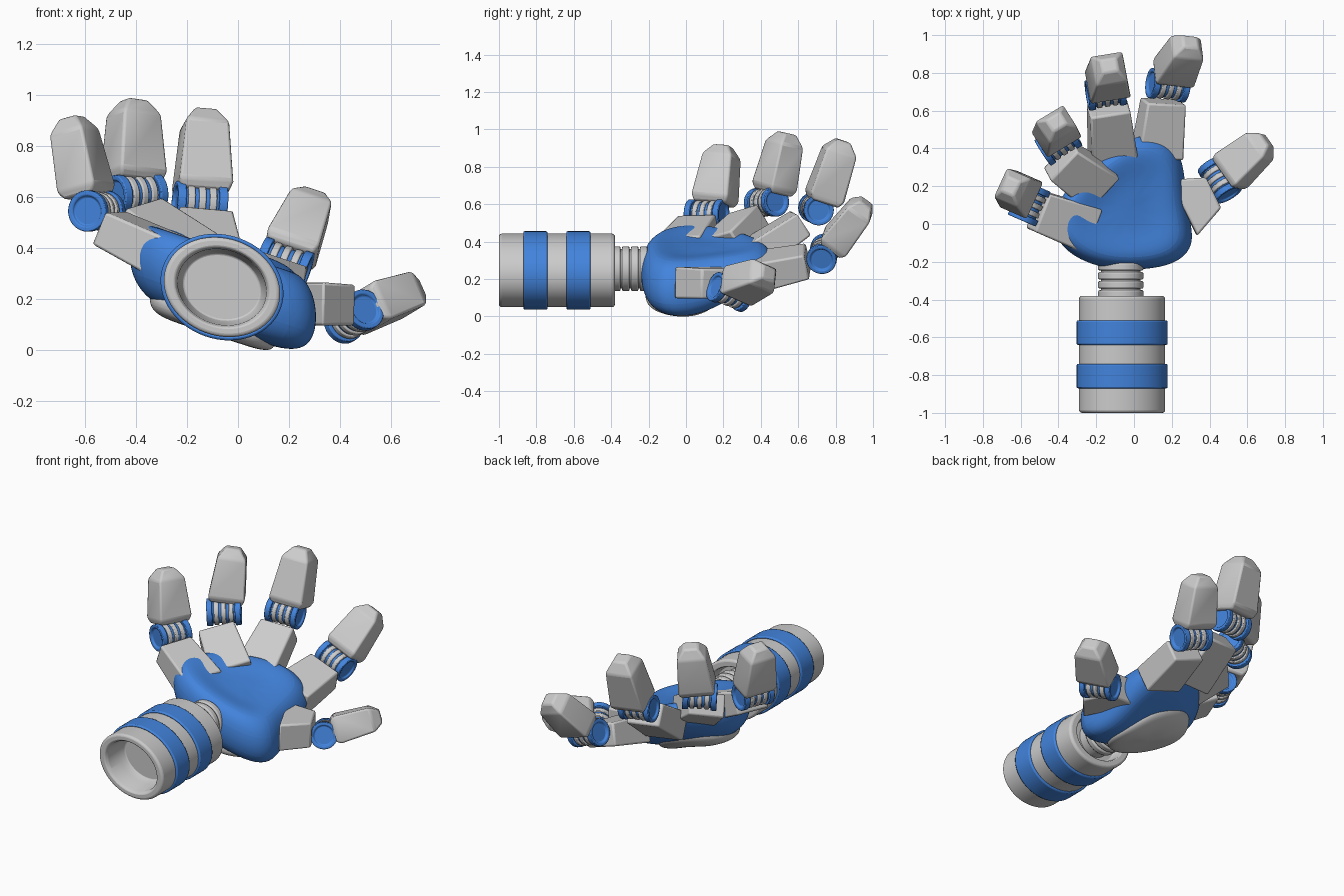
import bpy, bmesh
from math import sin, cos, pi, radians
from mathutils import Vector

if "Cube" in bpy.data.objects:
    bpy.data.objects.remove(bpy.data.objects["Cube"])

BLUE = bpy.data.materials.new("blue_paint")
BLUE.diffuse_color = (0.055, 0.23, 0.72, 1)
BLUE.use_nodes = True
BLUE.node_tree.nodes["Principled BSDF"].inputs["Base Color"].default_value = BLUE.diffuse_color


def finish(name, bm, blue=False, bevel=0, subsurf=0):
    bmesh.ops.recalc_face_normals(bm, faces=bm.faces)
    me = bpy.data.meshes.new(name)
    bm.to_mesh(me)
    bm.free()
    ob = bpy.data.objects.new(name, me)
    bpy.context.collection.objects.link(ob)
    if blue:
        me.materials.append(BLUE)
    if bevel:
        m = ob.modifiers.new("bevel", 'BEVEL')
        m.width, m.segments, m.limit_method = bevel, 2, 'ANGLE'
        m.angle_limit = radians(25)
    if subsurf:
        m = ob.modifiers.new("subsurf", 'SUBSURF')
        m.levels = m.render_levels = subsurf
    bpy.ops.object.select_all(action='DESELECT')
    bpy.context.view_layer.objects.active = ob
    ob.select_set(True)
    bpy.ops.object.shade_smooth_by_angle(angle=radians(30))
    return ob


def skin(bm, rings):
    """Join rings of points with quads; return the vertex rings."""
    rows = [[bm.verts.new(p) for p in r] for r in rings]
    n = len(rows[0])
    for a, b in zip(rows, rows[1:]):
        for i in range(n):
            j = (i + 1) % n
            bm.faces.new((a[i], a[j], b[j], b[i]))
    return rows


def lathe(name, origin, axis, profile, blue=False, u=None, squash=1, n=40,
          bevel=0.005, closed=False):
    """Spin (position along axis, radius) points around the axis."""
    axis = Vector(axis).normalized()
    u = Vector(u) if u else axis.orthogonal()
    u = (u - axis * u.dot(axis)).normalized()
    v = axis.cross(u) * squash
    angs = [2 * pi * i / n for i in range(n)]
    rings = [[Vector(origin) + axis * t + u * r * cos(a) + v * r * sin(a)
              for a in angs] for t, r in profile]
    bm = bmesh.new()
    rows = skin(bm, rings + ([] if not closed else rings[:1]))
    if closed:
        bmesh.ops.remove_doubles(bm, verts=bm.verts, dist=1e-5)
    else:
        bm.faces.new(rows[0])
        bm.faces.new(rows[-1])
    return finish(name, bm, blue, bevel)


def block(name, a, b, w, sections):
    """Box lofted from a to b; sections are (fraction, width, depth)."""
    a, b, w = Vector(a), Vector(b), Vector(w)
    d = (b - a).normalized()
    w = (w - d * w.dot(d)).normalized()
    h = d.cross(w)
    bm = bmesh.new()
    rows = skin(bm, [[a.lerp(b, t) + w * sx * wd / 2 + h * sy * dp / 2
                      for sx, sy in ((-1, -1), (1, -1), (1, 1), (-1, 1))]
                     for t, wd, dp in sections])
    bm.faces.new(rows[0])
    bm.faces.new(rows[-1])
    return finish(name, bm, bevel=0.011)


# Forearm: oval sleeve with recessed ends and two blue bands
TILT = (cos(radians(20)), 0, -sin(radians(20)))
ARM = (-0.063, 0, 0.246)
lathe("forearm", ARM, (0, 1, 0),
      [(-0.84, 0.155), (-0.88, 0.172), (-0.98, 0.178), (-1, 0.19), (-1, 0.222),
       (-0.99, 0.233), (-0.39, 0.233), (-0.38, 0.222), (-0.38, 0.18), (-0.45, 0.165)],
      u=TILT, squash=0.82, n=56)
for i, y in enumerate((-0.87, -0.64)):
    lathe(f"forearm_band_{i + 1}", ARM, (0, 1, 0),
          [(y, 0.225), (y, 0.246), (y + 0.13, 0.246), (y + 0.13, 0.225)],
          blue=True, u=TILT, squash=0.83, n=56, bevel=0.008, closed=True)

# Wrist: ribbed core
WRIST = (-0.07, 0, 0.255)
lathe("wrist_core", WRIST, (0, 1, 0), [(-0.47, 0.105), (-0.15, 0.105)])
for i in range(4):
    y = -0.39 + i * 0.048
    lathe(f"wrist_rib_{i + 1}", WRIST, (0, 1, 0),
          [(y, 0.09), (y, 0.12), (y + 0.04, 0.12), (y + 0.04, 0.09)],
          closed=True, bevel=0.008)

# Palm and back plate: rounded slabs tilted across the hand
OUTLINE = [(-0.39, -0.12), (-0.21, -0.22), (0.0, -0.24), (0.22, -0.21),
           (0.32, -0.1), (0.27, 0.08), (0.26, 0.3), (0.2, 0.44), (0.03, 0.475),
           (-0.16, 0.37), (-0.32, 0.22), (-0.44, 0.05)]
OVAL = [(0.25 * cos(pi * i / 6), 0.23 * sin(pi * i / 6)) for i in range(12)]


def slab(name, outline, mid, layers, blue):
    """Stack scaled outlines; layers are (scale, height from tilted plane)."""
    mid = Vector(mid)

    def point(p, s, off):
        q = mid + (Vector(p) - mid) * s
        lift = max(0, q.y - 0.08)
        k = 0.5 if off < 0 else 0.1
        return Vector((q.x, q.y, 0.27 - 0.33 * (q.x + 0.05) + off + k * lift))
    bm = bmesh.new()
    rows = skin(bm, [[point(p, s, o) for p in outline] for s, o in layers])
    for row in (rows[0], rows[-1]):
        c = bm.verts.new(sum((v.co for v in row), Vector()) / len(row))
        for i in range(len(row)):
            bm.faces.new((row[i - 1], row[i], c))
    return finish(name, bm, blue, subsurf=3)


slab("palm", OUTLINE, (-0.04, 0.08),
     [(0.4, -0.2), (0.84, -0.185), (1.03, -0.1), (1.04, 0.04),
      (0.86, 0.14), (0.45, 0.105)], True)
slab("back_plate", [(x - 0.1, y + 0.01) for x, y in OVAL], (-0.1, 0.01),
     [(0.5, -0.228), (0.9, -0.226), (1.06, -0.195), (1, -0.12)], False)

# Fingers: inner end, outer end, joint centre, joint axis, tip base, tip
FINGERS = {
    "little": ((-0.24, -0.03, 0.35), (-0.51, 0.07, 0.48), (-0.555, 0.11, 0.545),
               (0.4, 0.92, 0), (-0.59, 0.15, 0.60), (-0.655, 0.2, 0.912)),
    "ring": ((-0.18, 0.19, 0.36), (-0.39, 0.34, 0.52), (-0.40, 0.43, 0.61),
             (0.83, 0.54, 0.05), (-0.41, 0.465, 0.66), (-0.41, 0.54, 0.98)),
    "middle": ((-0.11, 0.35, 0.32), (-0.135, 0.615, 0.50), (-0.15, 0.695, 0.575),
               (0.98, 0.16, -0.08), (-0.14, 0.73, 0.61), (-0.13, 0.84, 0.94)),
    "index": ((0.12, 0.36, 0.235), (0.155, 0.65, 0.295), (0.18, 0.735, 0.335),
              (0.94, -0.12, -0.33), (0.2, 0.78, 0.375), (0.30, 0.965, 0.61)),
    "thumb": ((0.26, 0.085, 0.18), (0.42, 0.165, 0.175), (0.455, 0.235, 0.13),
              (0.47, -0.8, 0.3), (0.49, 0.26, 0.155), (0.705, 0.445, 0.23)),
}
for name, (a, b, j, w, d, t) in FINGERS.items():
    lower = [(0, 0.25, 0.17), (1, 0.215, 0.14)]
    if name == "thumb":
        lower = [(0, 0.33, 0.17), (1, 0.18, 0.16)]
    block(f"{name}_lower_segment", a, b,
          (w[0], w[1], 0) if name == "thumb" else w, lower)
    depth = 0.19 if name == "middle" else 0.165
    block(f"{name}_tip_segment", d, t, w,
          [(0, 0.19, depth - 0.04), (0.1, 0.215, depth),
           (0.82, 0.17, depth - 0.02), (1, 0.085, 0.075)])
    # Knuckle: blue core, grey discs, dished blue caps
    lathe(f"{name}_knuckle_core", j, w, [(-0.085, 0.066), (0.085, 0.066)], True, bevel=0)
    for k in (-1, 0, 1):
        c = k * 0.043
        lathe(f"{name}_knuckle_disc_{k + 2}", j, w,
              [(c - 0.014, 0.05), (c - 0.014, 0.075), (c + 0.014, 0.075), (c + 0.014, 0.05)],
              closed=True)
    for s, side in ((-1, "left"), (1, "right")):
        lathe(f"{name}_knuckle_cap_{side}", j, w,
              [(s * 0.066, 0.081), (s * 0.1, 0.081), (s * 0.1, 0.062),
               (s * 0.088, 0.056)], True, bevel=0.004)
